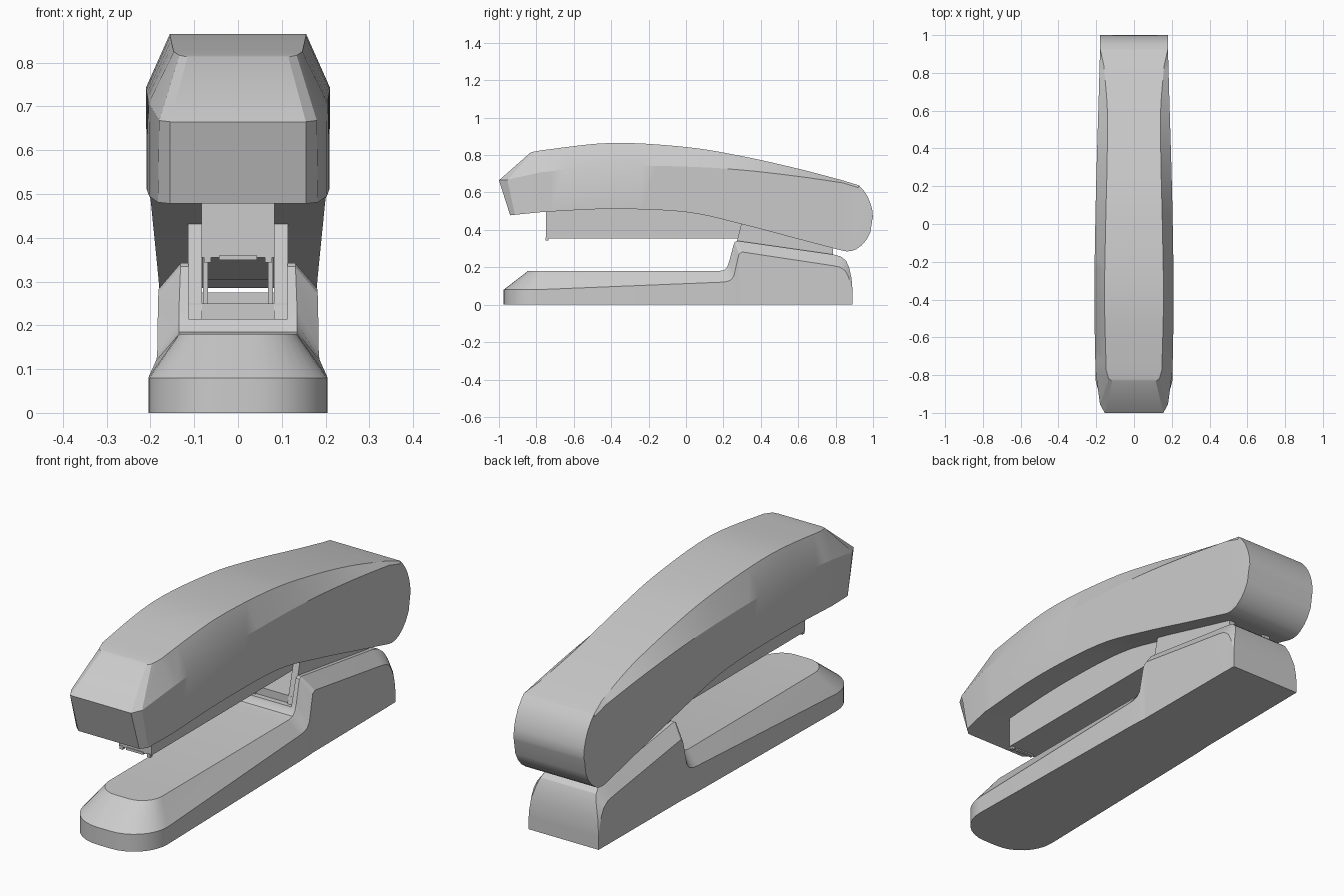
import bpy, bmesh, math
from mathutils import Vector

if "Cube" in bpy.data.objects:
    bpy.data.objects.remove(bpy.data.objects["Cube"])


def finish(name, bm):
    bmesh.ops.recalc_face_normals(bm, faces=bm.faces)
    me = bpy.data.meshes.new(name)
    bm.to_mesh(me)
    bm.free()
    ob = bpy.data.objects.new(name, me)
    bpy.context.collection.objects.link(ob)
    return ob


def smooth(ob):
    bpy.ops.object.select_all(action='DESELECT')
    bpy.context.view_layer.objects.active = ob
    ob.select_set(True)
    bpy.ops.object.shade_smooth_by_angle(angle=math.radians(25))


def loft(name, rows):
    """Each row: bottom, shoulder and top points as (half width, y, z), mirrored in x."""
    bm = bmesh.new()
    rings = []
    for row in rows:
        pts = list(row) + [(-x, y, z) for x, y, z in reversed(row)]
        rings.append([bm.verts.new(p) for p in pts])
    for a, b in zip(rings, rings[1:]):
        for i in range(6):
            j = (i + 1) % 6
            bm.faces.new((a[i], a[j], b[j], b[i]))
    for r in (rings[0], rings[-1]):
        bm.faces.new((r[0], r[1], r[4], r[5]))
        bm.faces.new((r[1], r[2], r[3], r[4]))
    return finish(name, bm)


def prism(name, profile, x0, x1):
    """Extrude a (y, z) side profile from x0 to x1."""
    bm = bmesh.new()
    a = [bm.verts.new((x0, y, z)) for y, z in profile]
    b = [bm.verts.new((x1, y, z)) for y, z in profile]
    bm.faces.new(a)
    bm.faces.new(b)
    for i in range(len(a)):
        j = (i + 1) % len(a)
        bm.faces.new((a[i], a[j], b[j], b[i]))
    return finish(name, bm)


def box(name, x0, x1, y0, y1, z0, z1):
    return prism(name, [(y0, z0), (y1, z0), (y1, z1), (y0, z1)], x0, x1)


def spline(keys, steps):
    """Catmull-Rom interpolation of key rows."""
    out = []
    k = [keys[0]] + keys + [keys[-1]]
    for i in range(1, len(k) - 2):
        for s in range(steps):
            t = s / steps
            out.append([0.5 * (2 * b + (c - a) * t + (2 * a - 5 * b + 4 * c - d) * t * t
                               + (3 * b - a - 3 * c + d) * t ** 3)
                        for a, b, c, d in zip(*k[i - 1:i + 3])])
    return out + [keys[-1]]


# Upper arm: nose, curved body, rounded rear
nose = [
    ((.155, -.94, .478), (.155, -1.0, .665), (.115, -.832, .813)),
    ((.183, -.915, .481), (.180, -.955, .668), (.134, -.82, .817)),
]
keys = [  # y, bottom z/w, shoulder z/w, top z/w
    (-.775, .495, .203, .708, .204, .825, .147),
    (-.40, .512, .209, .742, .210, .865, .156),
    (0, .495, .201, .738, .205, .843, .150),
    (.30, .430, .194, .720, .198, .794, .143),
    (.60, .351, .186, .686, .189, .727, .141),
    (.84, .288, .180, .651, .182, .664, .160),
]
body = [((wb, y, zb), (ws, y, zs), (wt, y, zt))
        for y, zb, wb, zs, ws, zt, wt in spline(keys, 5)]
rear = [((.18, yb, zb), (.18, yt - .004, zt - .012), (.179, yt, zt)) for yb, zb, yt, zt in (
    (.86, .285, .925, .638), (.885, .287, .95, .61), (.91, .296, .97, .58),
    (.94, .318, .987, .54), (.965, .347, .996, .505), (.985, .385, 1.0, .465))]
smooth(loft("upper_arm", nose + body + rear))

# Base: rounded toe, flat deck, step and sloping rear block
rows = []
for i in range(9):
    a = math.radians(90 * i / 8)
    c, s = 1 - math.cos(a), math.sin(a)
    xo, yo = .035 + .17 * s, -.975 + .17 * c
    rows.append(((xo, yo, 0), (xo, yo, .08), (.035 + .1 * s, -.845 + .1 * c, .18)))
for w, ys, zs, wt, yt, zt in (
    (.187, .18, .120, .135, .175, .18), (.186, .215, .123, .135, .205, .185),
    (.185, .24, .132, .135, .222, .205), (.184, .256, .152, .135, .232, .235),
    (.183, .278, .250, .132, .253, .315), (.182, .284, .272, .131, .260, .334),
    (.182, .300, .282, .131, .272, .342), (.179, .790, .208, .131, .790, .268),
    (.179, .825, .200, .134, .828, .258), (.178, .852, .180, .142, .856, .235),
    (.178, .868, .150, .153, .872, .200), (.178, .882, .105, .170, .885, .140),
    (.178, .890, .060, .177, .890, .080)):
    rows.append(((w, ys, 0), (w, ys, zs), (wt, yt, zt)))
base = loft("base", rows)

# Slot in the base that holds the hinge bracket
cutter = box("slot_cutter", -.113, .113, .15, .74, .215, .6)
cutter.hide_render = True
cutter.hide_viewport = True
mod = base.modifiers.new("slot", 'BOOLEAN')
mod.object = cutter
mod.operation = 'DIFFERENCE'
mod.solver = 'EXACT'
smooth(base)

# Hinge bracket: floor and two side walls with slanted fronts
box("bracket_floor", -.114, .114, .25, .75, .215, .25)
for side, tag in ((-1, "left"), (1, "right")):
    prism("bracket_wall_" + tag,
          [(.242, .215), (.785, .215), (.785, .32), (.60, .40), (.296, .435)],
          side * .082, side * .114)
    # Magazine hinge plates inside the bracket
    box("hinge_plate_" + tag, side * .068, side * .08, .32, .72, .25, .40)
    # Small guide tabs under the magazine nose
    box("guide_tab_" + tag, side * .062, side * .078, -.75, -.735, .343, .36)

# Staple magazine under the arm, with its sloped heel and front plate
box("magazine", -.083, .083, -.748, .60, .355, .56)
prism("magazine_heel", [(.30, .36), (.62, .305), (.74, .305), (.74, .36)], -.068, .068)
box("staple_plate", -.043, .043, -.752, -.735, .349, .36)
